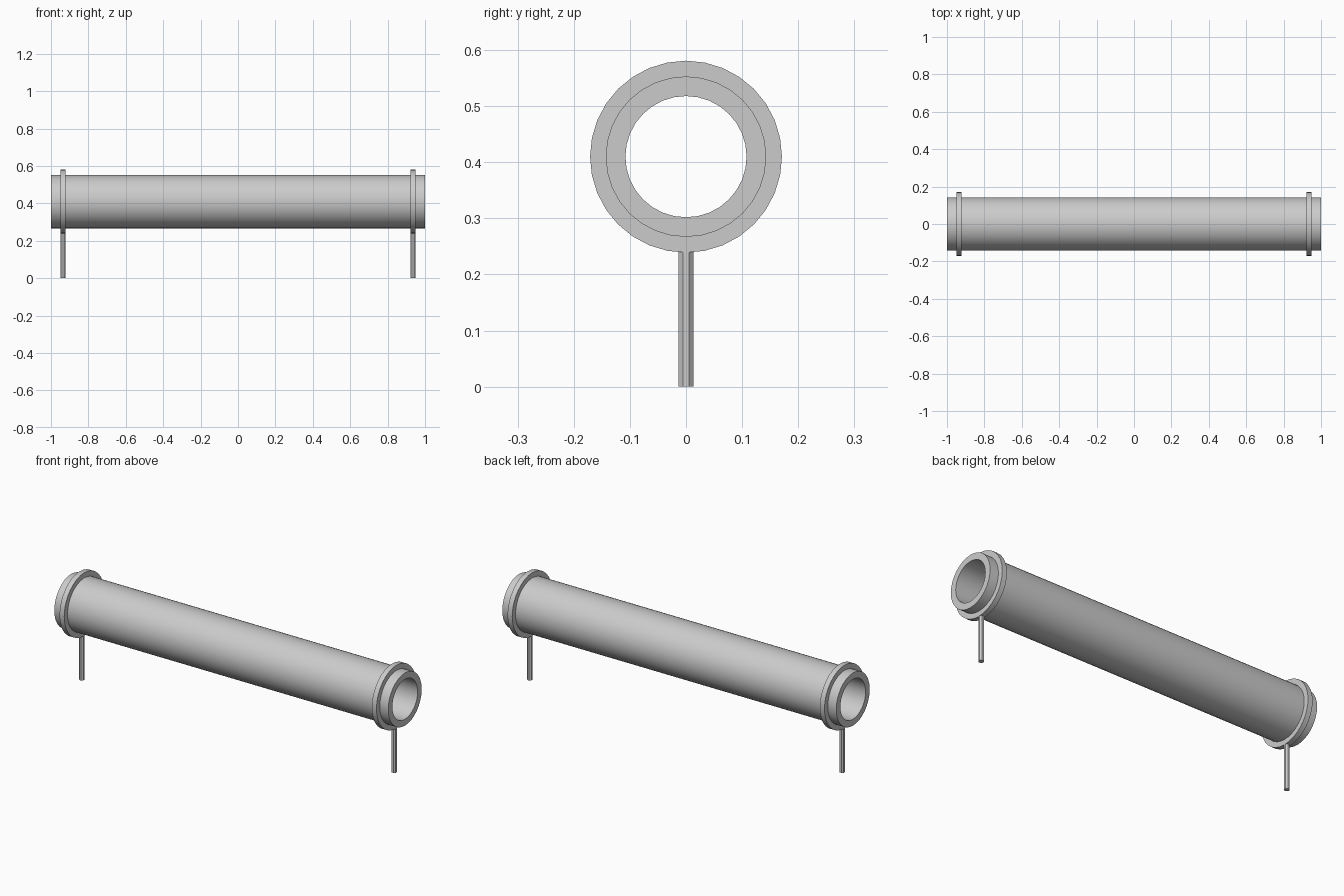
import bpy, bmesh, math
from mathutils import Matrix

if "Cube" in bpy.data.objects:
    bpy.data.objects.remove(bpy.data.objects["Cube"])

grey = bpy.data.materials.new("pipe_grey")
grey.diffuse_color = (0.6, 0.6, 0.6, 1)
grey.use_nodes = True
grey.node_tree.nodes["Principled BSDF"].inputs["Base Color"].default_value = grey.diffuse_color

AXIS_Z = 0.41      # height of the pipe axis
SUPPORT_X = 0.935  # distance of each support from the middle


def finish(bm, name, location, smooth_angle=None):
    bmesh.ops.recalc_face_normals(bm, faces=bm.faces)
    mesh = bpy.data.meshes.new(name)
    bm.to_mesh(mesh)
    bm.free()
    mesh.materials.append(grey)
    ob = bpy.data.objects.new(name, mesh)
    bpy.context.collection.objects.link(ob)
    ob.location = location
    if smooth_angle:
        bpy.ops.object.select_all(action='DESELECT')
        ob.select_set(True)
        bpy.context.view_layer.objects.active = ob
        bpy.ops.object.shade_smooth_by_angle(angle=math.radians(smooth_angle))
    return ob


def tube(name, x, length, outer, inner, sides=32):
    """Hollow ring along x: a rectangular section swept around the axis."""
    bm = bmesh.new()
    h = length / 2
    section = [(-h, outer), (h, outer), (h, inner), (-h, inner)]
    rings = []
    for i in range(sides):
        a = 2 * math.pi * i / sides
        rings.append([bm.verts.new((px, r * math.sin(a), r * math.cos(a)))
                      for px, r in section])
    for i in range(sides):
        a, b = rings[i], rings[(i + 1) % sides]
        for j in range(4):
            k = (j + 1) % 4
            bm.faces.new((a[j], a[k], b[k], b[j]))
    return finish(bm, name, (x, 0, AXIS_Z), 30)


def leg(name, x, top, radius=0.0141):
    """Eight-sided post standing on the ground."""
    bm = bmesh.new()
    bmesh.ops.create_cone(bm, cap_ends=True, segments=8, radius1=radius,
                          radius2=radius, depth=top,
                          matrix=Matrix.Rotation(math.pi / 8, 4, 'Z'))
    return finish(bm, name, (x, 0, top / 2))


# Main pipe, open at both ends
tube("pipe", 0, 2.0, 0.143, 0.108)

# Collar and post at each end
for side, s in (("left", -1), ("right", 1)):
    tube(side + "_collar", s * SUPPORT_X, 0.028, 0.171, 0.14)
    leg(side + "_leg", s * SUPPORT_X, 0.25)
